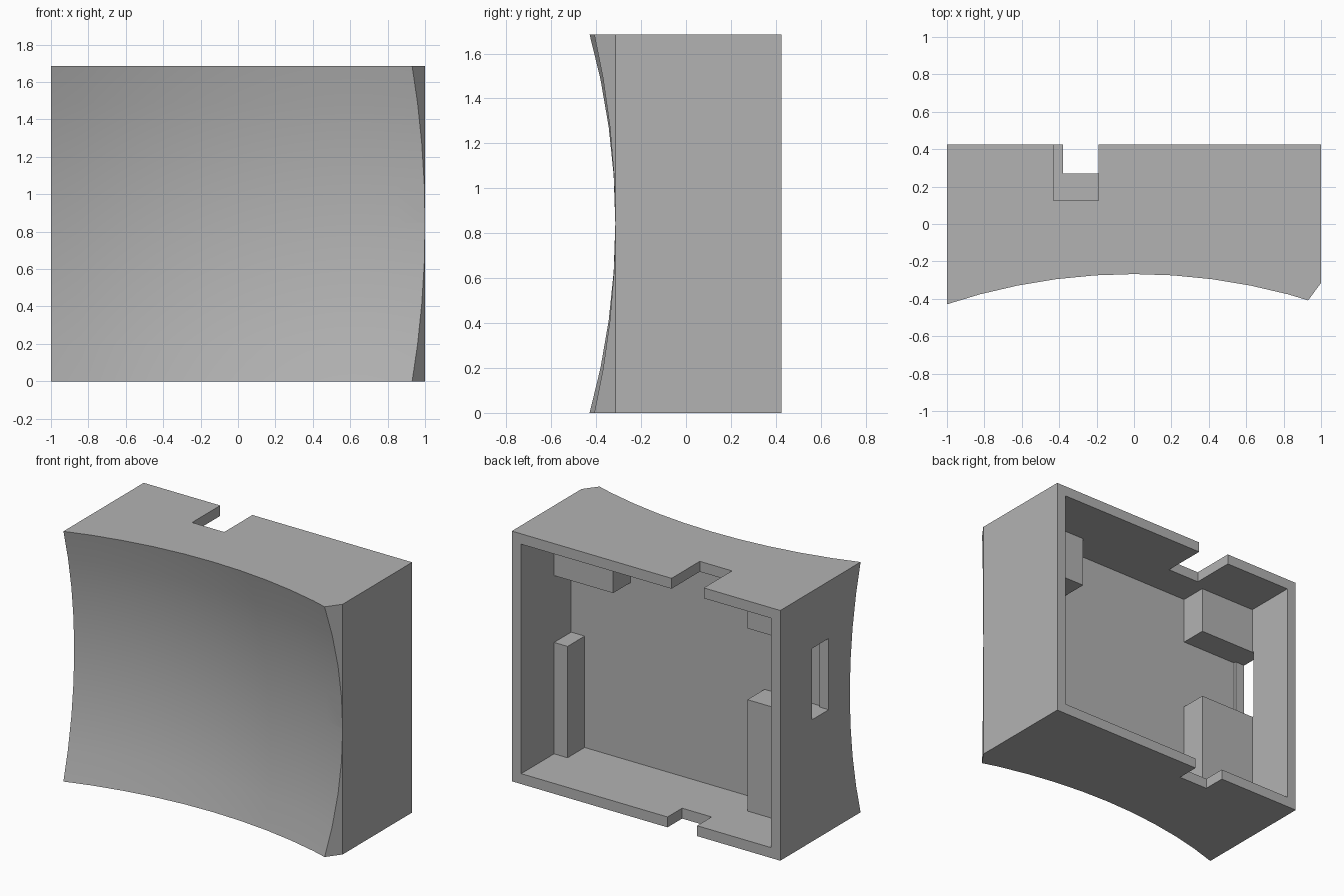
import bpy, bmesh, math
from mathutils import Vector

if "Cube" in bpy.data.objects:
    bpy.data.objects.remove(bpy.data.objects["Cube"], do_unlink=True)

H, BACK, WALL, FLOOR = 1.685, 0.425, 0.07, -0.107
INNER = 1 - WALL            # inside face of the side walls
POST_Y = 0.075              # rear face of the inner blocks

grey = bpy.data.materials.new("plain_grey")
grey.use_nodes = True
grey.diffuse_color = (0.45, 0.45, 0.45, 1)
grey.node_tree.nodes["Principled BSDF"].inputs["Base Color"].default_value = (0.45, 0.45, 0.45, 1)


def finish(name, bm):
    bmesh.ops.recalc_face_normals(bm, faces=bm.faces)
    mesh = bpy.data.meshes.new(name)
    bm.to_mesh(mesh)
    bm.free()
    mesh.materials.append(grey)
    obj = bpy.data.objects.new(name, mesh)
    bpy.context.collection.objects.link(obj)
    return obj


def prism(name, outline, z0, z1):
    bm = bmesh.new()
    face = bm.faces.new([bm.verts.new((x, y, z0)) for x, y in outline])
    top = bmesh.ops.extrude_face_region(bm, geom=[face])
    verts = [v for v in top["geom"] if isinstance(v, bmesh.types.BMVert)]
    bmesh.ops.translate(bm, verts=verts, vec=(0, 0, z1 - z0))
    return finish(name, bm)


def box(name, x0, x1, y0, y1, z0, z1):
    return prism(name, [(x0, y0), (x1, y0), (x1, y1), (x0, y1)], z0, z1)


def cut(obj, cutter):
    cutter.hide_render = True
    mod = obj.modifiers.new("cut", "BOOLEAN")
    mod.operation, mod.solver, mod.object = "DIFFERENCE", "EXACT", cutter
    bpy.context.view_layer.objects.active = obj
    bpy.ops.object.modifier_apply(modifier=mod.name)
    bpy.data.objects.remove(cutter, do_unlink=True)


# Housing: footprint with one chamfered front corner
body = prism("housing", [(-1, BACK), (-1, -0.43), (0.915, -0.43), (1, -0.315), (1, BACK)], 0, H)

# Dished front
radius = 3.3
bm = bmesh.new()
bmesh.ops.create_uvsphere(bm, u_segments=96, v_segments=48, radius=radius)
bmesh.ops.translate(bm, verts=bm.verts, vec=Vector((0, -0.158 - radius, H / 2)))
cut(body, finish("dish_cutter", bm))

# Rear cavity, side slot, and the two cable notches
cut(body, box("cavity_cutter", -INNER, INNER, FLOOR, 0.6, WALL, H - WALL))
cut(body, box("slot_cutter", -1.1, -0.9, -0.09, 0.085, 0.82, 1.30))
cut(body, box("top_notch_cutter", -0.43, -0.19, 0.125, 0.6, H - 0.1, H + 0.1))
cut(body, box("bottom_notch_cutter", -0.38, -0.16, 0.27, 0.6, -0.1, 0.1))

# Inner mounting blocks, sunk slightly into the walls
SINK = 0.02
low, high = WALL - SINK, H - WALL + SINK
near, far = FLOOR - SINK, INNER + SINK
box("left_lower_post", 0.83, far, near, POST_Y, low, 0.82)
box("left_upper_block", 0.49, far, near, POST_Y, 1.27, high)
box("right_lower_block", -far, -0.51, near, POST_Y, low, 0.82)
screw_block = box("right_upper_block", -far, -0.51, near, POST_Y, 1.30, high)

# Screw hole in the right upper block
bm = bmesh.new()
bmesh.ops.create_cone(bm, cap_ends=True, segments=32, radius1=0.047, radius2=0.047, depth=0.3)
for v in bm.verts:
    v.co = Vector((v.co.x - 0.79, v.co.z + 0.08, v.co.y + 1.465))
cut(screw_block, finish("hole_cutter", bm))

# Smooth the curved surfaces, keep the corners crisp
for obj in (body, screw_block):
    bpy.ops.object.select_all(action="DESELECT")
    obj.select_set(True)
    bpy.context.view_layer.objects.active = obj
    bpy.ops.object.shade_smooth_by_angle(angle=math.radians(20))
